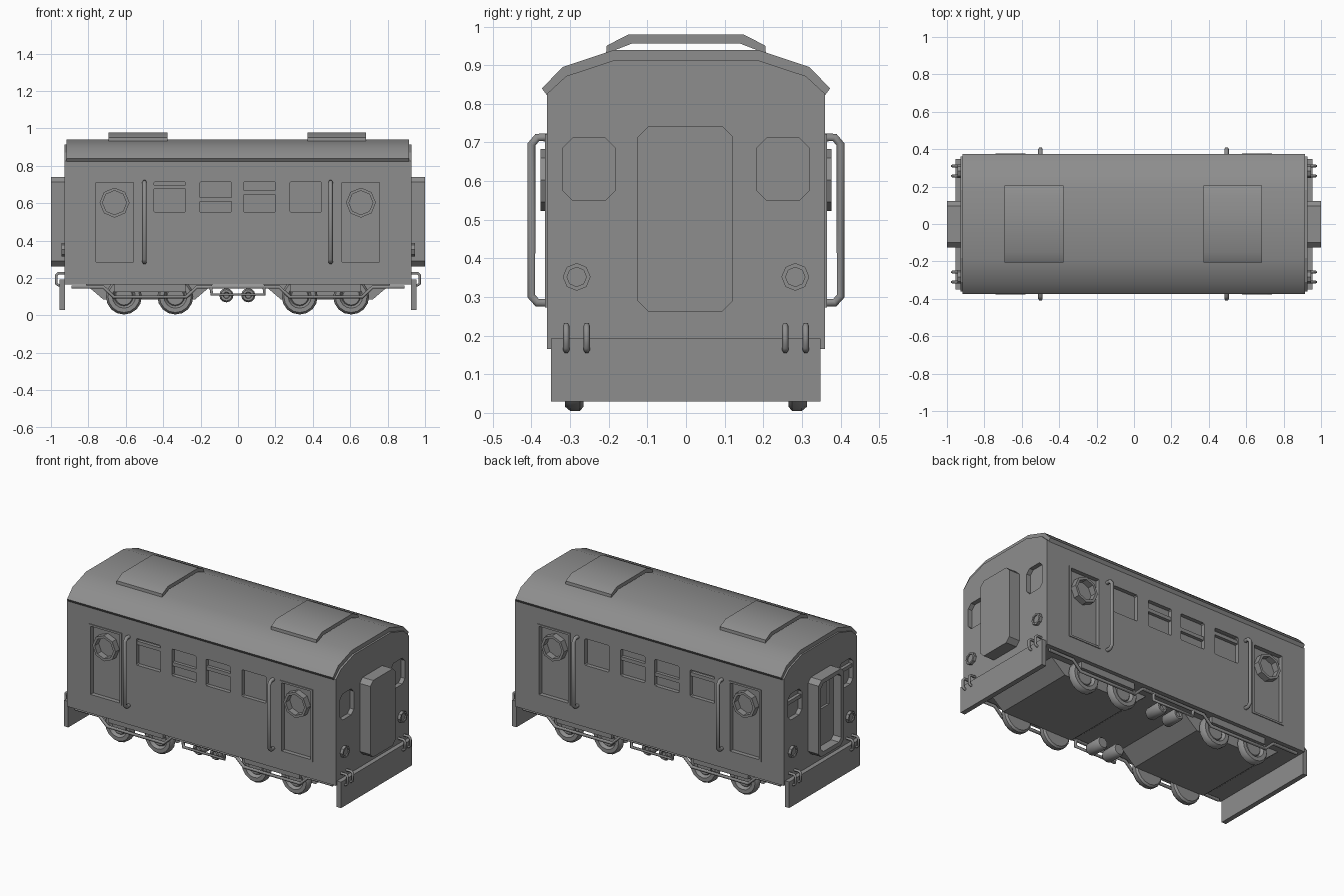
import bpy, bmesh, math

if "Cube" in bpy.data.objects:
    bpy.data.objects.remove(bpy.data.objects["Cube"])

grey = bpy.data.materials.new("plain_grey")
grey.use_nodes = True
GREY = (0.27, 0.27, 0.27, 1)
grey.diffuse_color = GREY
grey.node_tree.nodes["Principled BSDF"].inputs["Base Color"].default_value = GREY


def finish(name, bm, smooth=False):
    bmesh.ops.recalc_face_normals(bm, faces=bm.faces)
    mesh = bpy.data.meshes.new(name)
    bm.to_mesh(mesh)
    bm.free()
    mesh.materials.append(grey)
    ob = bpy.data.objects.new(name, mesh)
    bpy.context.collection.objects.link(ob)
    if smooth:
        activate(ob)
        bpy.ops.object.shade_smooth_by_angle(angle=math.radians(40))
    return ob


def activate(ob):
    bpy.ops.object.select_all(action='DESELECT')
    ob.select_set(True)
    bpy.context.view_layer.objects.active = ob


def place(axis, p, d):
    """Profile point plus depth along the axis, to 3D."""
    return (d, p[0], p[1]) if axis == 'x' else (p[0], d, p[1])


def add_prism(bm, axis, pts, a, b):
    lo = [bm.verts.new(place(axis, p, a)) for p in pts]
    hi = [bm.verts.new(place(axis, p, b)) for p in pts]
    bm.faces.new(lo)
    bm.faces.new(hi[::-1])
    for i in range(len(pts)):
        j = (i + 1) % len(pts)
        bm.faces.new((lo[i], lo[j], hi[j], hi[i]))


def prism(name, axis, pts, a, b, smooth=False):
    bm = bmesh.new()
    add_prism(bm, axis, pts, a, b)
    return finish(name, bm, smooth)


def ring(name, axis, outer, inner, a, b):
    """Closed frame between two outlines."""
    bm = bmesh.new()
    loops = [[bm.verts.new(place(axis, p, d)) for p in pts]
             for pts, d in ((outer, a), (outer, b), (inner, b), (inner, a))]
    n = len(outer)
    for k in range(4):
        u, v = loops[k], loops[(k + 1) % 4]
        for i in range(n):
            bm.faces.new((u[i], u[(i + 1) % n], v[(i + 1) % n], v[i]))
    return finish(name, bm)


def rect(u0, u1, v0, v1, c=0.0):
    """Rectangle outline, with corners chamfered by c."""
    if not c:
        return [(u0, v0), (u1, v0), (u1, v1), (u0, v1)]
    return [(u0 + c, v0), (u1 - c, v0), (u1, v0 + c), (u1, v1 - c),
            (u1 - c, v1), (u0 + c, v1), (u0, v1 - c), (u0, v0 + c)]


def octagon(u, v, r):
    return [(u + r * math.cos(i * math.pi / 4), v + r * math.sin(i * math.pi / 4)) for i in range(8)]


def lathe(name, profile, x, z, side, segs=16):
    """Disc turned about the y axis from (radius, depth) pairs."""
    bm = bmesh.new()
    vs = [bm.verts.new((x, side * d, z + r)) for r, d in profile]
    edges = [bm.edges.new(e) for e in zip(vs, vs[1:])]
    bmesh.ops.spin(bm, geom=vs + edges, cent=(x, 0, z), axis=(0, 1, 0),
                   angle=2 * math.pi, steps=segs, use_merge=True)
    bmesh.ops.remove_doubles(bm, verts=bm.verts, dist=1e-5)
    return finish(name, bm, True)


def tube(name, pts, r):
    curve = bpy.data.curves.new(name, 'CURVE')
    curve.dimensions = '3D'
    curve.bevel_depth = r
    curve.bevel_resolution = 1
    curve.use_fill_caps = True
    sp = curve.splines.new('POLY')
    sp.points.add(len(pts) - 1)
    for p, q in zip(sp.points, pts):
        p.co = (*q, 1)
    sp.use_smooth = True
    curve.materials.append(grey)
    ob = bpy.data.objects.new(name, curve)
    bpy.context.collection.objects.link(ob)
    return ob


def cut(ob, cutters):
    """Subtract a list of (axis, outline, from, to) prisms."""
    bm = bmesh.new()
    for c in cutters:
        add_prism(bm, *c)
    tool = finish("cutter", bm)
    tool.hide_render = True
    mod = ob.modifiers.new("openings", 'BOOLEAN')
    mod.operation, mod.solver, mod.object = 'DIFFERENCE', 'EXACT', tool
    activate(ob)
    bpy.ops.object.modifier_apply(modifier=mod.name)
    bpy.data.objects.remove(tool)


def mirrored(half):
    return half + [(-u, v) for u, v in reversed(half)]


W, END = 0.36, 0.927
DOORS = (-0.66, 0.657)
WINDOWS = ((-0.365, 0.687), (-0.12, 0.62), (0.115, 0.657), (0.362, None))

# Car body with recessed doors and windows
body = prism("body", 'x', mirrored([(W, 0.165), (W, 0.826), (0.31, 0.872), (0.183, 0.914)]), -END, END)
openings = []
for s in (-1, 1):
    for x in DOORS:
        openings.append(('y', rect(x - 0.1, x + 0.1, 0.285, 0.71), s * 0.338, s * 0.4))
    for x, bar in WINDOWS:
        openings.append(('y', rect(x - 0.084, x + 0.084, 0.55, 0.716, 0.006), s * 0.335, s * 0.4))
    for e in (-1, 1):
        a, b = sorted((s * 0.184, s * 0.318))
        openings.append(('x', rect(a, b, 0.55, 0.712, 0.025), e * 0.9, e * 1.0))
cut(body, openings)

# Roof shell with overhanging eaves
roof_out = [(0.373, 0.84), (0.32, 0.895), (0.185, 0.94)]
roof_in = [(0.183, 0.913), (0.31, 0.871), (0.36, 0.822)]
prism("roof", 'x', mirrored(roof_out)[::-1] + mirrored(roof_in[::-1]), -0.917, 0.915, True)

# Two raised roof hatches, open beneath
hatch_out = [(0.207, 0.93), (0.205, 0.951), (0.15, 0.979)]
hatch_in = [(0.14, 0.956), (0.187, 0.938), (0.19, 0.93)]
for x in (-0.535, 0.528):
    prism("roof_hatch", 'x', mirrored(hatch_out)[::-1] + mirrored(hatch_in[::-1]), x - 0.157, x + 0.157, True)

for s in (-1, 1):
    # Side doors: frame and porthole
    for x in DOORS:
        ring("door_frame", 'y', rect(x - 0.112, x + 0.112, 0.273, 0.722),
             rect(x - 0.1, x + 0.1, 0.285, 0.71), s * 0.335, s * 0.365)
        ring("door_porthole_rim", 'y', octagon(x, 0.603, 0.08), octagon(x, 0.603, 0.064), s * 0.335, s * 0.377)
    # Window bars
    for x, bar in WINDOWS:
        if bar:
            prism("window_bar", 'y', rect(x - 0.084, x + 0.084, bar - 0.011, bar + 0.011), s * 0.33, s * 0.355)
    # Grab rails beside the doors
    for x in (-0.5, 0.495):
        path = [(0.35, 0.713), (0.385, 0.713), (0.4, 0.695), (0.4, 0.302), (0.385, 0.285), (0.35, 0.285)]
        tube("grab_rail", [(x, s * y, z) for y, z in path], 0.012)
    # Underframe pipe dipping below each wheel set
    half = [(0.89, 0.152), (0.72, 0.152), (0.665, 0.1), (0.275, 0.1), (0.22, 0.152)]
    path = [(-x, z) for x, z in half] + half[::-1]
    tube("underframe_pipe", [(x, s * 0.335, z) for x, z in path], 0.01)
    tube("equipment_pipe", [(x, s * 0.335, z) for x, z in
                            ((-0.145, 0.152), (-0.14, 0.112), (0.14, 0.112), (0.14, 0.152))], 0.01)
    # Wheels, suspension blocks and centre rollers
    for x in (-0.61, -0.335, 0.33, 0.605):
        lathe("wheel", [(0, 0.265), (0.085, 0.265), (0.096, 0.275), (0.096, 0.3), (0.085, 0.313),
                        (0.062, 0.313), (0.05, 0.295), (0.045, 0.3), (0, 0.3)], x, 0.101, s)
    for x in (-0.472, 0.468):
        prism("suspension_block", 'y', rect(x - 0.19, x + 0.19, 0.125, 0.17), s * 0.31, s * 0.335)
    for x in (-0.062, 0.055):
        lathe("centre_roller", [(0, 0.2), (0.03, 0.2), (0.038, 0.21), (0.038, 0.3), (0.03, 0.312),
                                (0.018, 0.312), (0.015, 0.3), (0, 0.3)], x, 0.108, s, 12)

# Tapered wheel carriers
for x in (-0.475, 0.475):
    prism("wheel_carrier", 'y', [(x - 0.34, 0.166), (x - 0.245, 0.085), (x + 0.245, 0.085), (x + 0.34, 0.166)],
          -0.265, 0.265)

for e in (-1, 1):
    # End skirts
    prism("end_skirt", 'x', rect(-0.35, 0.348, 0.03, 0.192), e * 0.925, e * 0.955)
    for s in (-1, 1):
        # End lamps and coupling hoses
        y = s * 0.283
        ring("lamp_rim", 'x', octagon(y, 0.352, 0.036), octagon(y, 0.352, 0.025), e * 0.92, e * 0.945)
        prism("lamp_lens", 'x', octagon(y, 0.352, 0.026), e * 0.92, e * 0.938)
        for y in (0.257, 0.31):
            path = [(0.92, 0.226), (0.96, 0.226), (0.971, 0.215), (0.971, 0.17), (0.96, 0.162), (0.95, 0.162)]
            tube("coupling_hose", [(e * x, s * y, z) for x, z in path], 0.008)

# Closed gangway on one end, open gangway with a windowed door on the other
gangway = rect(-0.125, 0.122, 0.263, 0.741, 0.027)
prism("closed_gangway", 'x', gangway, 0.92, 1.0)
ring("open_gangway", 'x', gangway, rect(-0.1, 0.097, 0.29, 0.715, 0.022), -0.92, -1.0)
door = prism("gangway_door", 'x', rect(-0.105, 0.102, 0.285, 0.72, 0.022), -0.92, -0.945)
cut(door, [('x', rect(-0.06, 0.057, 0.52, 0.67), -0.93, -0.96)])
for s in (-1, 1):
    a, b = sorted((s * 0.184, s * 0.318))
    prism("end_window_bar", 'x', rect(a, b, 0.645, 0.667), -0.89, -0.92)
